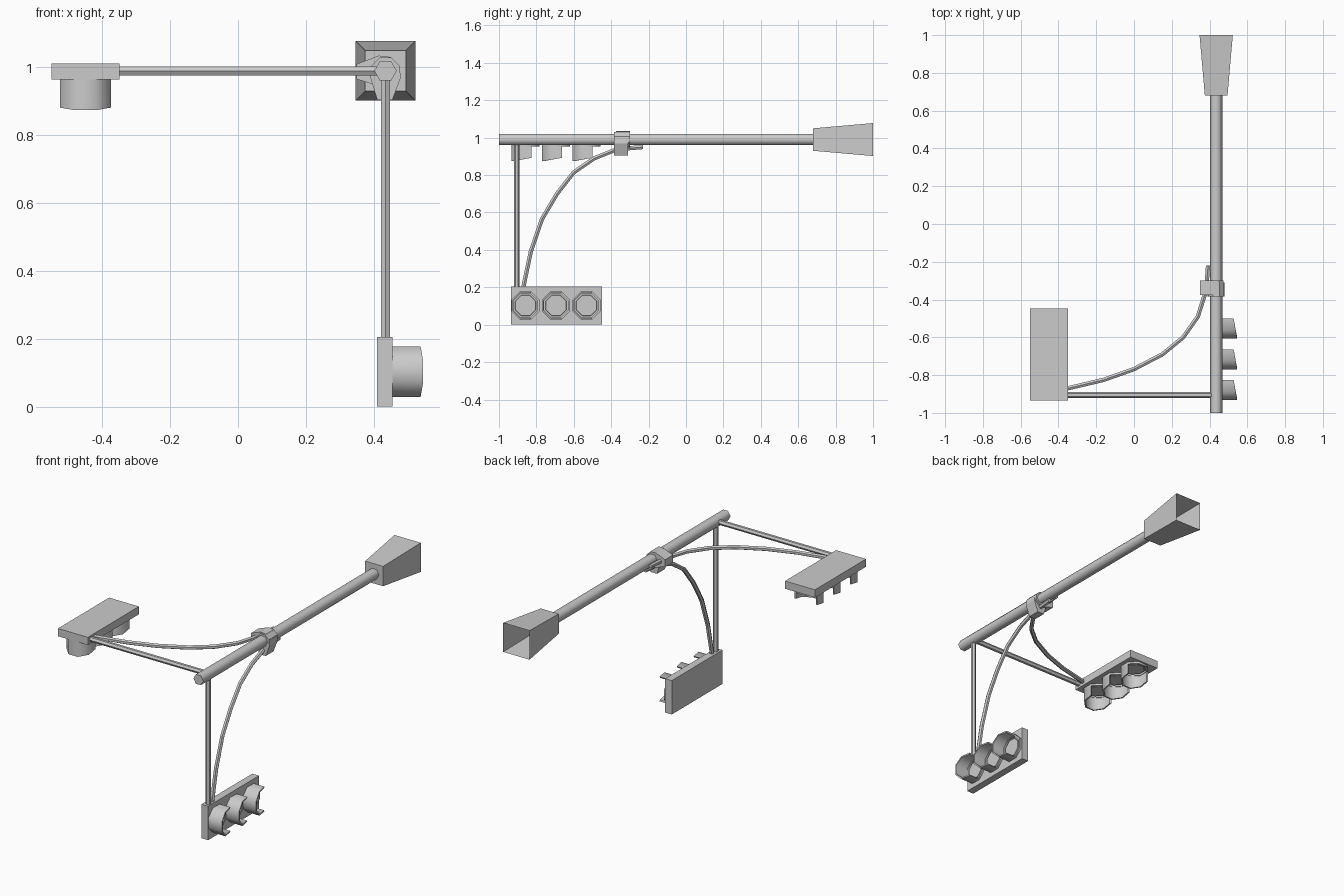
import bpy, bmesh, math
from mathutils import Vector

if "Cube" in bpy.data.objects:
    bpy.data.objects.remove(bpy.data.objects["Cube"])

PX, PZ = 0.435, 0.99   # axis of the main pole


def make(name, verts, faces, smooth=None):
    me = bpy.data.meshes.new(name)
    bm = bmesh.new()
    vs = [bm.verts.new(v) for v in verts]
    for f in faces:
        bm.faces.new([vs[i] for i in f])
    bmesh.ops.recalc_face_normals(bm, faces=bm.faces[:])
    bm.to_mesh(me)
    bm.free()
    ob = bpy.data.objects.new(name, me)
    bpy.context.collection.objects.link(ob)
    if smooth:
        bpy.ops.object.select_all(action='DESELECT')
        ob.select_set(True)
        bpy.context.view_layer.objects.active = ob
        bpy.ops.object.shade_smooth_by_angle(angle=math.radians(smooth))
    return ob


def loft(name, rings, caps=True, smooth=None):
    """Skin a list of equal-length closed rings."""
    n = len(rings[0])
    verts = [v for r in rings for v in r]
    faces = [(k*n + i, k*n + (i+1) % n, (k+1)*n + (i+1) % n, (k+1)*n + i)
             for k in range(len(rings)-1) for i in range(n)]
    if caps:
        faces += [tuple(range(n)), tuple(range(len(verts)-n, len(verts)))]
    return make(name, verts, faces, smooth)


def tube(name, pts, r, normal, sides=6, smooth=None):
    """Sweep a polygon along a planar path; normal is the plane normal."""
    pts = [Vector(p) for p in pts]
    nrm = Vector(normal)
    rings = []
    for i, p in enumerate(pts):
        t = (pts[min(i+1, len(pts)-1)] - pts[max(i-1, 0)]).normalized()
        side = t.cross(nrm).normalized()
        rings.append([p + r*(math.cos(a)*nrm + math.sin(a)*side)
                      for a in (2*math.pi*k/sides for k in range(sides))])
    return loft(name, rings, smooth=smooth)


def box(name, a, b):
    return loft(name, [[(a[0], a[1], z), (b[0], a[1], z), (b[0], b[1], z), (a[0], b[1], z)]
                       for z in (a[2], b[2])])


def square(y, h):
    return [(PX-h, y, PZ-h), (PX+h, y, PZ-h), (PX+h, y, PZ+h), (PX-h, y, PZ+h)]


# main pole and its flared, hollow base
tube("main_pole", [(PX, -1, PZ), (PX, 0.69, PZ)], 0.033, (1, 0, 0), 6, smooth=65)
base = square(0.68, 0.06) + square(1.0, 0.088)
make("pole_base", base, [(0, 1, 2, 3)] + [(i, (i+1) % 4, (i+1) % 4 + 4, i+4) for i in range(4)])

# straight arms
tube("vertical_arm", [(PX, -0.905, 0.19), (PX, -0.905, PZ)], 0.015, (0, 1, 0))
tube("horizontal_arm", [(-0.36, -0.905, PZ), (PX, -0.905, PZ)], 0.015, (0, 1, 0))

# curved braces
down = [(-0.23, 0.95), (-0.37, 0.938), (-0.49, 0.89), (-0.60, 0.815), (-0.69, 0.70),
        (-0.77, 0.565), (-0.83, 0.39), (-0.872, 0.19)]
tube("vertical_brace", [(PX, y, z) for y, z in down], 0.013, (1, 0, 0))
across = [(0.392, -0.22), (0.382, -0.35), (0.338, -0.49), (0.26, -0.60), (0.15, -0.69),
          (0.0, -0.768), (-0.16, -0.825), (-0.36, -0.872)]
tube("horizontal_brace", [(x, y, PZ) for x, y in across], 0.013, (0, 0, 1))

# egg-shaped clamps holding the braces to the pole
egg = [(-0.086, -0.024), (-0.086, 0.02), (-0.02, 0.045), (0.015, 0.041),
       (0.04, 0.017), (0.04, -0.017), (0.015, -0.041), (-0.02, -0.045)]
loft("horizontal_clamp", [[(PX+a, y, PZ+b) for a, b in egg] for y in (-0.375, -0.30)])
loft("vertical_clamp", [[(PX+b, y, PZ+a) for a, b in egg] for y in (-0.385, -0.31)])

# signal housings
box("lower_housing", (0.41, -0.935, 0.0), (0.455, -0.45, 0.205))
box("side_housing", (-0.55, -0.935, 0.965), (-0.35, -0.447, 1.012))


def lamp(prefix, frame):
    """frame(u, v, w): u along the pole, v across, w out of the housing."""
    def ring(r, w):
        return [frame(r*math.cos(a), r*math.sin(a), w)
                for a in (math.radians(22.5 + 45*k) for k in range(8))]
    # short rim and lens
    loft(prefix + "_rim", [ring(0.081, -0.003), ring(0.081, 0.012), ring(0.069, 0.012),
                           ring(0.069, -0.003)], caps=False, smooth=50)
    loft(prefix + "_lens", [ring(0.062, -0.003), ring(0.058, 0.008)])
    # visor: open hood with a slanted end
    sections = []
    for k in range(6):
        a = math.radians(67.5 + 45*k)
        end = 0.078 - 0.014*math.cos(a)
        sections.append([frame(r*math.cos(a), r*math.sin(a), w)
                         for r, w in ((0.081, 0), (0.081, end), (0.072, end), (0.072, 0))])
    loft(prefix + "_visor", sections, smooth=50)


# three lamps on each housing
for i, y in enumerate((-0.858, -0.695, -0.532)):
    lamp(f"lower_lamp_{i+1}", lambda u, v, w: (0.455 + w, y + u, 0.103 + v))
    lamp(f"side_lamp_{i+1}", lambda u, v, w: (-0.45 + v, y + u, 0.965 - w))
